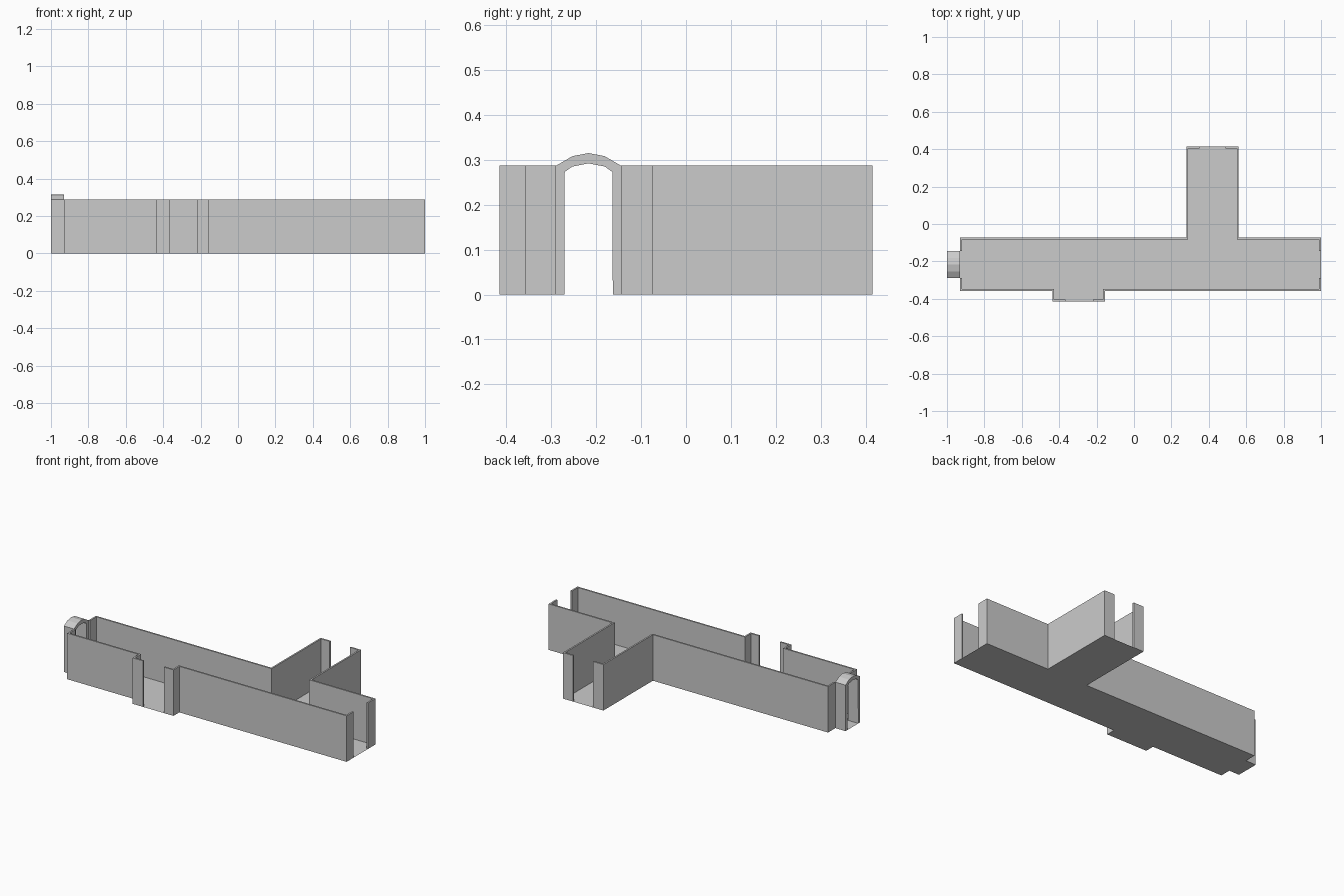
import bpy, bmesh
from mathutils import Vector

if "Cube" in bpy.data.objects:
    bpy.data.objects.remove(bpy.data.objects["Cube"])

H = 0.287     # wall height
T = 0.01      # wall thickness


def prism(name, loop, direction=None):
    """Closed polygon, optionally extruded along a vector."""
    bm = bmesh.new()
    face = bm.faces.new([bm.verts.new(p) for p in loop])
    if direction is not None:
        ext = bmesh.ops.extrude_face_region(bm, geom=[face], use_keep_orig=True)
        verts = [g for g in ext["geom"] if isinstance(g, bmesh.types.BMVert)]
        bmesh.ops.translate(bm, verts=verts, vec=direction)
        bmesh.ops.recalc_face_normals(bm, faces=bm.faces)
    mesh = bpy.data.meshes.new(name)
    bm.to_mesh(mesh)
    bm.free()
    ob = bpy.data.objects.new(name, mesh)
    bpy.context.collection.objects.link(ob)
    return ob


def inset(path, t):
    """Offset an open right-angled path to its left by t."""
    pts = [Vector(p) for p in path]
    normals = []
    for a, b in zip(pts, pts[1:]):
        d = (b - a).normalized()
        normals.append(Vector((-d.y, d.x)))
    out = [pts[0] + normals[0] * t]
    for p, n0, n1 in zip(pts[1:], normals, normals[1:]):
        out.append(p + (n0 + n1) * t)
    out.append(pts[-1] + normals[-1] * t)
    return out


# Walls: outer outlines between doorways, counter-clockwise
walls = {
    "front_left_wall": [(-0.93, -0.289), (-0.93, -0.357), (-0.437, -0.357),
                        (-0.437, -0.415), (-0.365, -0.415)],
    "front_right_wall": [(-0.22, -0.415), (-0.155, -0.415), (-0.155, -0.357),
                         (1, -0.357), (1, -0.289)],
    "branch_right_wall": [(1, -0.145), (1, -0.073), (0.56, -0.073),
                          (0.56, 0.415), (0.49, 0.415)],
    "back_wall": [(0.35, 0.415), (0.28, 0.415), (0.28, -0.073),
                  (-0.93, -0.073), (-0.93, -0.145)],
}
for name, path in walls.items():
    loop = path + [tuple(p) for p in reversed(inset(path, T))]
    prism(name, [(x, y, 0) for x, y in loop], Vector((0, 0, H)))

# Floor: one sheet following all walls and the arched doorway
outline = [p for path in walls.values() for p in path]
outline += [(-1, -0.145), (-1, -0.289)]
prism("floor", [(x, y, 0) for x, y in outline])

# Arched door frame at the left end
C = -0.217
outer = [(0.072, 0), (0.072, H), (0.036, 0.308), (0, 0.315)]
inner = [(0.054, 0), (0.053, 0.273), (0.036, 0.285), (0, 0.292)]


def mirrored(half):
    return half + [(-y, z) for y, z in reversed(half[:-1])]


frame = mirrored(outer) + mirrored(inner)[::-1]
prism("arched_door_frame", [(-1, C + y, z) for y, z in frame], Vector((0.07, 0, 0)))
